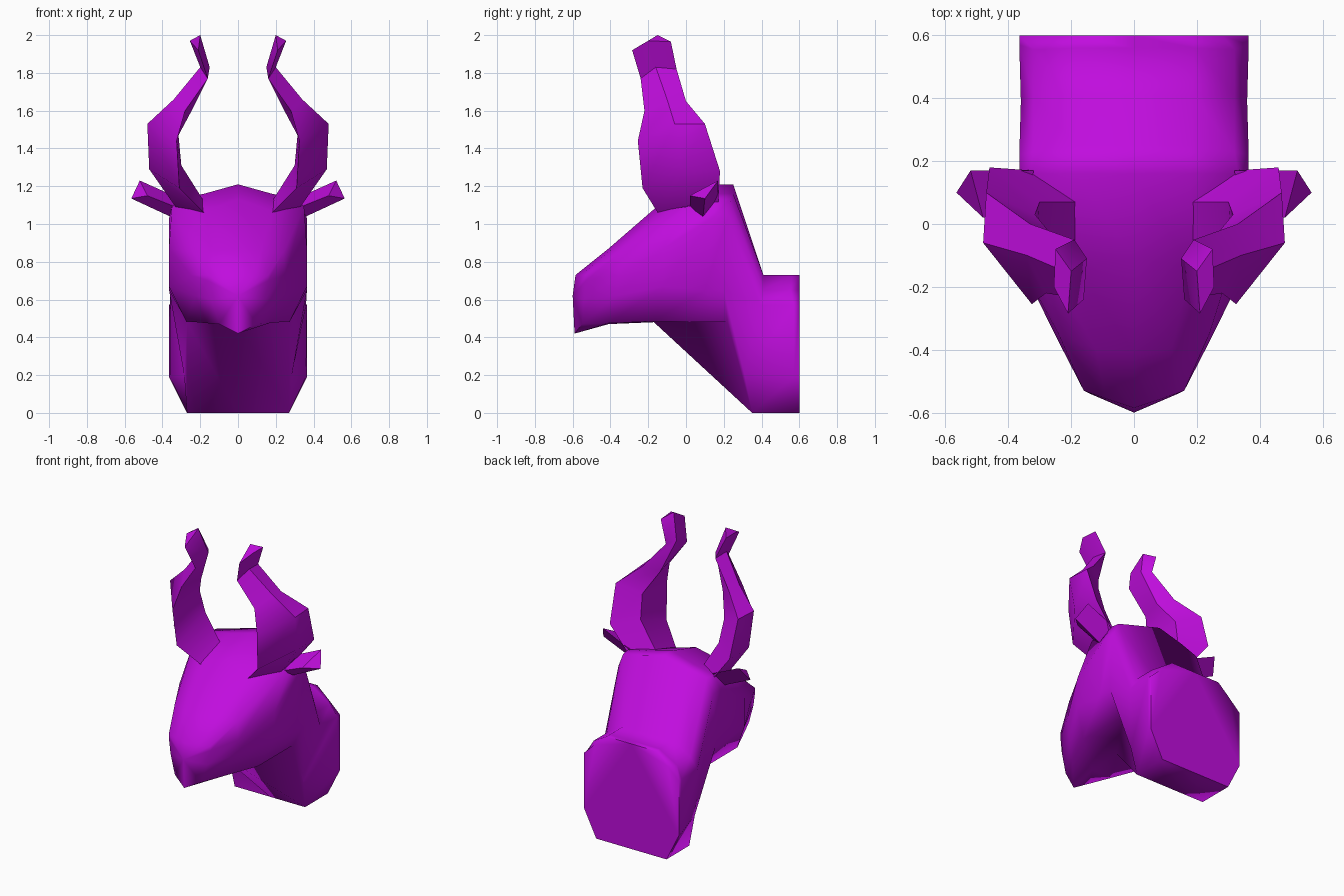
import bpy
import bmesh
import math

default_cube = bpy.data.objects.get("Cube")
if default_cube:
    bpy.data.objects.remove(default_cube, do_unlink=True)

# Single flat colour
purple = bpy.data.materials.new("vivid_purple")
purple.use_nodes = True
colour = (0.53, 0.004, 0.73, 1.0)
purple.diffuse_color = colour
purple.node_tree.nodes["Principled BSDF"].inputs["Base Color"].default_value = colour


def mirrored_ring(half):
    """Close a half section, listed from top centre to bottom centre."""
    return half + [(-x, y, z) for x, y, z in reversed(half[1:-1])]


def loft(name, rings, smooth_angle, tip=None, side=1):
    """Skin equal-length rings, cap the ends, optionally fan to a tip point."""
    bm = bmesh.new()
    loops = [[bm.verts.new((x * side, y, z)) for x, y, z in ring] for ring in rings]
    count = len(rings[0])
    for a, b in zip(loops, loops[1:]):
        for i in range(count):
            j = (i + 1) % count
            bm.faces.new((a[i], a[j], b[j], b[i]))
    bm.faces.new(loops[0])
    if tip:
        point = bm.verts.new(tip)
        for i in range(count):
            bm.faces.new((loops[-1][i], loops[-1][(i + 1) % count], point))
    else:
        bm.faces.new(loops[-1])
    bmesh.ops.remove_doubles(bm, verts=bm.verts, dist=0.001)
    bmesh.ops.recalc_face_normals(bm, faces=bm.faces)
    mesh = bpy.data.meshes.new(name)
    bm.to_mesh(mesh)
    bm.free()
    mesh.materials.append(purple)
    obj = bpy.data.objects.new(name, mesh)
    bpy.context.collection.objects.link(obj)
    bpy.ops.object.select_all(action='DESELECT')
    obj.select_set(True)
    bpy.context.view_layer.objects.active = obj
    bpy.ops.object.shade_smooth_by_angle(angle=math.radians(smooth_angle))


# Neck sections, from the flat octagonal back towards the throat
neck_back = [(0, .6, .73), (.19, .6, .73), (.28, .6, .65), (.365, .6, .57),
             (.365, .6, .19), (.27, .6, 0), (0, .6, 0)]
neck_rim = [(0, .56, .73), (.19, .56, .73), (.32, .555, .65), (.365, .57, .57),
            (.36, .57, .19), (.27, .57, 0), (0, .57, 0)]
neck_root = [(0, .41, .73), (.19, .41, .73), (.32, .41, .65), (.36, .39, .57),
             (.285, .31, .2), (.27, .35, 0), (0, .35, 0)]

# Head sections; the throat point is shared, giving a wedge-shaped neck front
throat = (0, -.17, .48)
crown_back = [(0, .25, 1.21), (.18, .25, 1.16), (.32, .23, 1.13),
              (.365, .22, 1.03), (.365, .2, .65), (.27, .22, .48), throat]
crown_front = [(0, .16, 1.21), (.18, .16, 1.16), (.33, .16, 1.13),
               (.365, .14, 1.03), (.365, .1, .65), (.27, .22, .48), throat]
cheek = [(0, -.11, 1.13), (.18, -.14, 1.07), (.35, 0, 1.09),
         (.365, -.12, .87), (.365, -.12, .67), (.275, -.17, .485), throat]
chin = [(0, -.41, .87), (.12, -.4, .86), (.24, -.35, .85), (.25, -.355, .73),
        (.225, -.37, .62), (.165, -.41, .475), (0, -.41, .47)]
muzzle = [(0, -.585, .73), (.09, -.555, .73), (.16, -.53, .73),
          (.16, -.53, .7), (.14, -.54, .6), (.1, -.55, .47), (0, -.59, .42)]
sections = [neck_back, neck_rim, neck_root, crown_back, crown_front, cheek, chin, muzzle]
loft("head_and_neck", [mirrored_ring(s) for s in sections], 75, tip=(0, -.6, .62))

# Horn sections: front, outer, back and inner corner, from base to tip
horn = [
    [(.18, -.15, 1.06), (.33, 0, 1.09), (.32, .17, 1.1), (.18, .07, 1.12)],
    [(.31, -.23, 1.19), (.47, -.02, 1.29), (.46, .18, 1.28), (.3, .07, 1.31)],
    [(.325, -.255, 1.44), (.48, -.06, 1.53), (.47, .1, 1.53), (.315, .03, 1.47)],
    [(.28, -.22, 1.6), (.34, -.1, 1.66), (.33, 0, 1.65), (.24, -.06, 1.61)],
    [(.16, -.24, 1.77), (.2, -.16, 1.83), (.19, -.05, 1.82), (.15, -.11, 1.83)],
    [(.21, -.285, 1.92), (.255, -.2, 1.97), (.25, -.08, 1.965), (.2, -.15, 2)],
]

# Ear sections: a triangular wedge from root to tip
ear = [
    [(.32, .17, 1.14), (.36, .09, 1.04), (.33, .02, 1.09)],
    [(.52, .17, 1.23), (.565, .1, 1.135), (.48, .02, 1.15)],
]

for label, side in (("left", 1), ("right", -1)):
    loft(label + "_horn", horn, 45, side=side)
    loft(label + "_ear", ear, 30, side=side)
